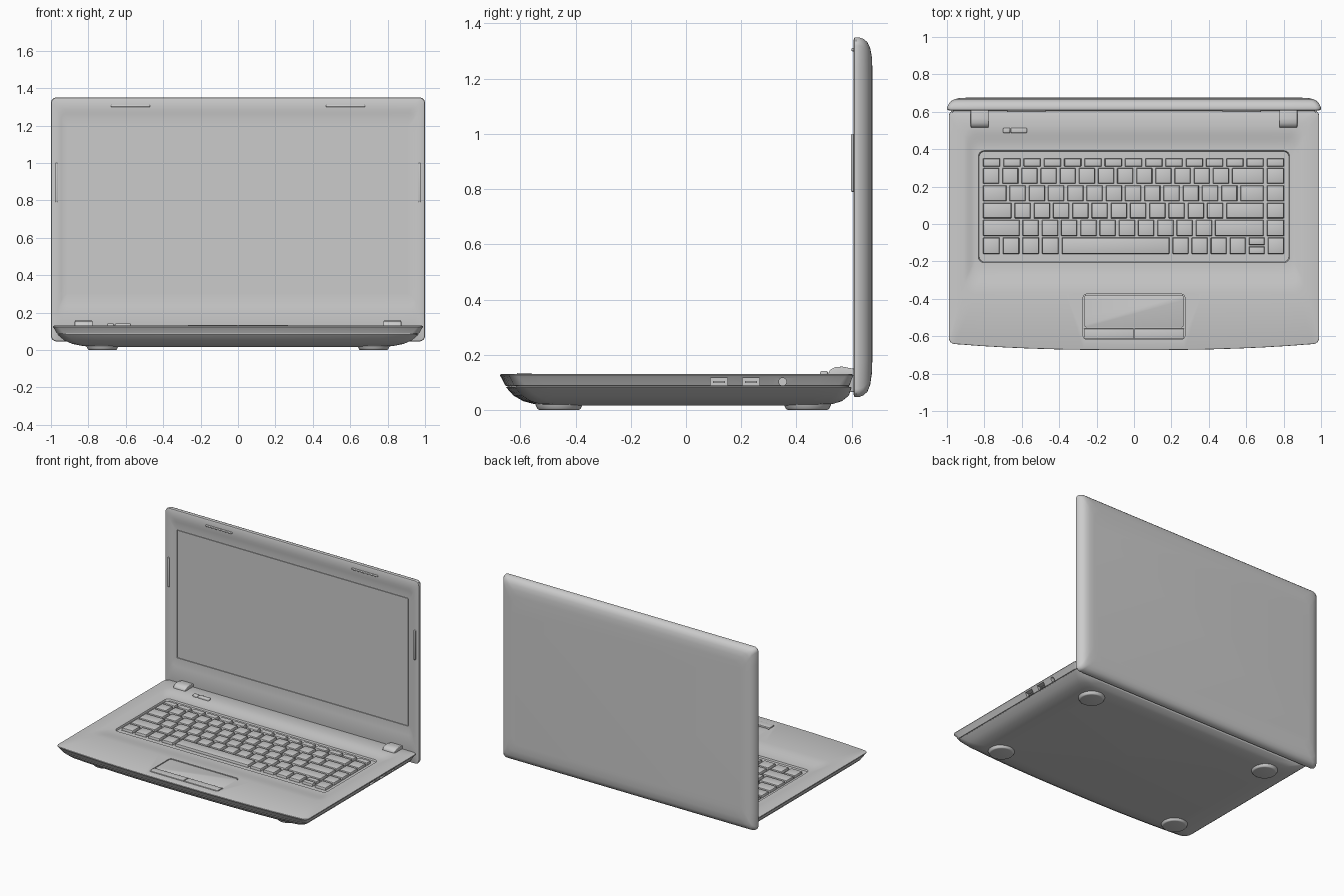
import bpy, bmesh
from math import sin, cos, pi, radians

if "Cube" in bpy.data.objects:
    bpy.data.objects.remove(bpy.data.objects["Cube"])


def outline(hw, lo, hi, r, bow=0.0, arc=6, edge=14):
    """Rounded rectangle with a fixed point count; the low edge may bow outwards."""
    corners = [(hw - r, lo + r, -pi / 2), (hw - r, hi - r, 0),
               (-hw + r, hi - r, pi / 2), (-hw + r, lo + r, pi)]
    pts = []
    for cx, cy, a0 in corners:
        arc_pts = [(cx + r * cos(a0 + pi / 2 * i / arc), cy + r * sin(a0 + pi / 2 * i / arc))
                   for i in range(arc + 1)]
        if pts:
            px, py = pts[-1]
            qx, qy = arc_pts[0]
            pts += [(px + (qx - px) * i / edge, py + (qy - py) * i / edge) for i in range(1, edge)]
        pts += arc_pts
    px, py = pts[-1]
    qx, qy = pts[0]
    pts += [(px + (qx - px) * i / edge, py + (qy - py) * i / edge) for i in range(1, edge)]
    return [(x, y + bow * abs(x / hw) ** 2.5 * (hi - y) / (hi - lo)) for x, y in pts]


def add_object(name, bm):
    bmesh.ops.recalc_face_normals(bm, faces=bm.faces)
    me = bpy.data.meshes.new(name)
    bm.to_mesh(me)
    bm.free()
    ob = bpy.data.objects.new(name, me)
    bpy.context.collection.objects.link(ob)
    return ob


def finish(ob, bevel=0, segments=3):
    """Optional bevel, apply modifiers, smooth shading with kept edges."""
    if bevel:
        m = ob.modifiers.new("bevel", 'BEVEL')
        m.width, m.segments, m.limit_method = bevel, segments, 'ANGLE'
    bpy.ops.object.select_all(action='DESELECT')
    ob.select_set(True)
    bpy.context.view_layer.objects.active = ob
    for m in list(ob.modifiers):
        bpy.ops.object.modifier_apply(modifier=m.name)
    bpy.ops.object.shade_smooth_by_angle(angle=radians(32))
    return ob


def loft(name, rings, upright=False):
    """Rings are (half width, low, high, radius, bow, level)."""
    bm = bmesh.new()
    loops = []
    for *shape, d in rings:
        loops.append([bm.verts.new((x, d, y) if upright else (x, y, d)) for x, y in outline(*shape)])
    n = len(loops[0])
    for a, b in zip(loops, loops[1:]):
        for i in range(n):
            j = (i + 1) % n
            bm.faces.new((a[i], a[j], b[j], b[i]))
    bm.faces.new(loops[0])
    bm.faces.new(loops[-1])
    return add_object(name, bm)


def add_box(bm, x0, x1, y0, y1, z0, z1, taper=0.0):
    t = taper
    lo = [bm.verts.new(p) for p in ((x0, y0, z0), (x1, y0, z0), (x1, y1, z0), (x0, y1, z0))]
    hi = [bm.verts.new(p) for p in ((x0 + t, y0 + t, z1), (x1 - t, y0 + t, z1),
                                    (x1 - t, y1 - t, z1), (x0 + t, y1 - t, z1))]
    bm.faces.new(lo[::-1])
    bm.faces.new(hi)
    for i in range(4):
        j = (i + 1) % 4
        bm.faces.new((lo[i], lo[j], hi[j], hi[i]))


def box(name, *dims):
    bm = bmesh.new()
    add_box(bm, *dims)
    return add_object(name, bm)


def cylinder(name, r1, r2, depth, loc, rot=(0, 0, 0)):
    bpy.ops.mesh.primitive_cone_add(vertices=40, radius1=r1, radius2=r2, depth=depth,
                                    location=loc, rotation=rot)
    bpy.context.object.name = name
    return bpy.context.object


# Base: belly, seam groove, rim, deck dished towards the keyboard, key tray
base_rings = [
    (0.76, -0.50, 0.47, 0.06, 0.02, 0.016),
    (0.83, -0.55, 0.53, 0.06, 0.025, 0.021),
    (0.885, -0.59, 0.565, 0.06, 0.03, 0.032),
    (0.93, -0.625, 0.59, 0.05, 0.035, 0.052),
    (0.965, -0.652, 0.60, 0.04, 0.035, 0.082),
    (0.960, -0.647, 0.59, 0.04, 0.035, 0.083),
    (0.960, -0.647, 0.59, 0.04, 0.035, 0.087),
    (0.968, -0.655, 0.592, 0.04, 0.035, 0.088),
    (0.984, -0.668, 0.602, 0.03, 0.035, 0.116),
    (0.990, -0.674, 0.606, 0.03, 0.035, 0.124),
    (0.989, -0.673, 0.605, 0.03, 0.035, 0.128),
    (0.983, -0.667, 0.600, 0.03, 0.035, 0.130)]
for i in range(7):
    t = i / 6
    s = t * t * (3 - 2 * t)
    base_rings.append((0.91 - 0.065 * t, -0.37 + 0.15 * t, 0.52 - 0.115 * t, 0.06 - 0.02 * t, 0, 0.130 - 0.015 * s))
base_rings += [(0.832, -0.207, 0.392, 0.03, 0, 0.115), (0.828, -0.203, 0.388, 0.03, 0, 0.104)]
base = loft("base_shell", base_rings)

# Openings: touchpad well and the ports in the right side
cutters = [loft("touchpad_cutter", [(0.272, -0.617, -0.375, 0.02, 0, z) for z in (0.118, 0.15)]),
           box("port_cutter_a", 0.93, 1.05, 0.088, 0.150, 0.0885, 0.116),
           box("port_cutter_b", 0.93, 1.05, 0.204, 0.266, 0.0885, 0.116),
           cylinder("jack_cutter", 0.014, 0.014, 0.12, (0.99, 0.35, 0.102), (0, pi / 2, 0))]
for c in cutters:
    c.hide_render = True
    m = base.modifiers.new("cut", 'BOOLEAN')
    m.operation, m.solver, m.object = 'DIFFERENCE', 'EXACT', c
finish(base)
for c in cutters:
    bpy.data.objects.remove(c)

# Port tongues and jack
for k, y in enumerate((0.119, 0.235)):
    finish(box(f"port_tongue_{k + 1}", 0.925, 0.965, y - 0.022, y + 0.022, 0.098, 0.105))

# Touchpad and its two buttons
finish(loft("touchpad", [(0.268, -0.553, -0.379, 0.017, 0, z) for z in (0.114, 0.127)]), 0.001, 2)
for s, side in ((-1, "left"), (1, "right")):
    xs = sorted((s * 0.002, s * 0.268))
    finish(box(f"touchpad_button_{side}", *xs, -0.613, -0.559, 0.114, 0.134), 0.004)

# Keyboard: rows of key widths in key units
rows = [(0.307, 0.352, [1] * 15),
        (0.215, 0.299, [0.945] * 13 + [1.715, 1]),
        (0.122, 0.207, [1.3] + [0.95] * 12 + [1.3, 1]),
        (0.030, 0.114, [1.55] + [0.95] * 11 + [2, 1]),
        (-0.064, 0.022, [1.95] + [0.95] * 10 + [2.55, 1]),
        (-0.160, -0.072, [0.97] * 4 + [5.47] + [0.94] * 4 + [0.94, 0.95])]
unit = 1.625 / 15
bm = bmesh.new()
for y0, y1, widths in rows:
    x = -0.815
    for k, w in enumerate(widths):
        x1 = x + w * unit * 15 / sum(widths)
        ranges = [(y0, y1)]
        if y1 < 0 and k == 9:  # split arrow key
            mid = (y0 + y1) / 2
            ranges = [(y0, mid - 0.004), (mid + 0.004, y1)]
        for a, b in ranges:
            add_box(bm, x + 0.008, x1 - 0.008, a, b, 0.100, 0.121, 0.003)
        x = x1
finish(add_object("keyboard_keys", bm), 0.002, 2)

# Power buttons above the keyboard
finish(box("power_button", -0.70, -0.662, 0.486, 0.514, 0.115, 0.141), 0.006)
finish(box("shortcut_button", -0.659, -0.572, 0.486, 0.514, 0.115, 0.141), 0.006)

# Lid: screen recess, sloped bezel, lip, rounded back
lid_rings = [
    (0.912, 0.296, 1.208, 0.005, 0, 0.622),
    (0.912, 0.296, 1.208, 0.005, 0, 0.6145),
    (0.93, 0.27, 1.235, 0.02, 0, 0.614),
    (0.945, 0.235, 1.265, 0.03, 0, 0.611),
    (0.955, 0.21, 1.285, 0.03, 0, 0.608),
    (0.990, 0.055, 1.341, 0.03, 0, 0.607),
    (0.998, 0.048, 1.348, 0.03, 0, 0.610),
    (1.000, 0.046, 1.350, 0.03, 0, 0.616),
    (0.998, 0.047, 1.349, 0.03, 0, 0.628),
    (0.990, 0.053, 1.344, 0.03, 0, 0.643),
    (0.978, 0.066, 1.332, 0.03, 0, 0.657),
    (0.960, 0.090, 1.312, 0.04, 0, 0.667),
    (0.935, 0.130, 1.280, 0.05, 0, 0.673),
    (0.900, 0.180, 1.240, 0.06, 0, 0.675)]
finish(loft("lid_shell", lid_rings, upright=True))
finish(loft("screen", [(0.909, 0.299, 1.205, 0.003, 0, y) for y in (0.615, 0.625)], upright=True))

# Hinges, lid bumpers and feet, mirrored left and right
hinge_profile = [(0.516, 0.115), (0.516, 0.135), (0.524, 0.147), (0.540, 0.155), (0.565, 0.157),
                 (0.600, 0.150), (0.625, 0.147), (0.625, 0.065), (0.595, 0.065), (0.575, 0.115)]
for s, side in ((-1, "left"), (1, "right")):
    bm = bmesh.new()
    face = bm.faces.new([bm.verts.new((s * 0.825 - 0.048, y, z)) for y, z in hinge_profile])
    ext = bmesh.ops.extrude_face_region(bm, geom=[face], use_keep_orig=True)
    bmesh.ops.translate(bm, vec=(0.096, 0, 0),
                        verts=[v for v in ext["geom"] if isinstance(v, bmesh.types.BMVert)])
    finish(add_object(f"hinge_{side}", bm), 0.005)

    xs = sorted((s * 0.47, s * 0.68))
    finish(box(f"top_bumper_{side}", *xs, 0.599, 0.615, 1.299, 1.311), 0.005)
    xs = sorted((s * 0.964, s * 0.977))
    finish(box(f"side_bumper_{side}", *xs, 0.597, 0.615, 0.79, 1.0), 0.005)

    for y, end in ((-0.46, "front"), (0.44, "rear")):
        finish(cylinder(f"foot_{end}_{side}", 0.076, 0.088, 0.024, (s * 0.725, y, 0.012)), 0.006)
